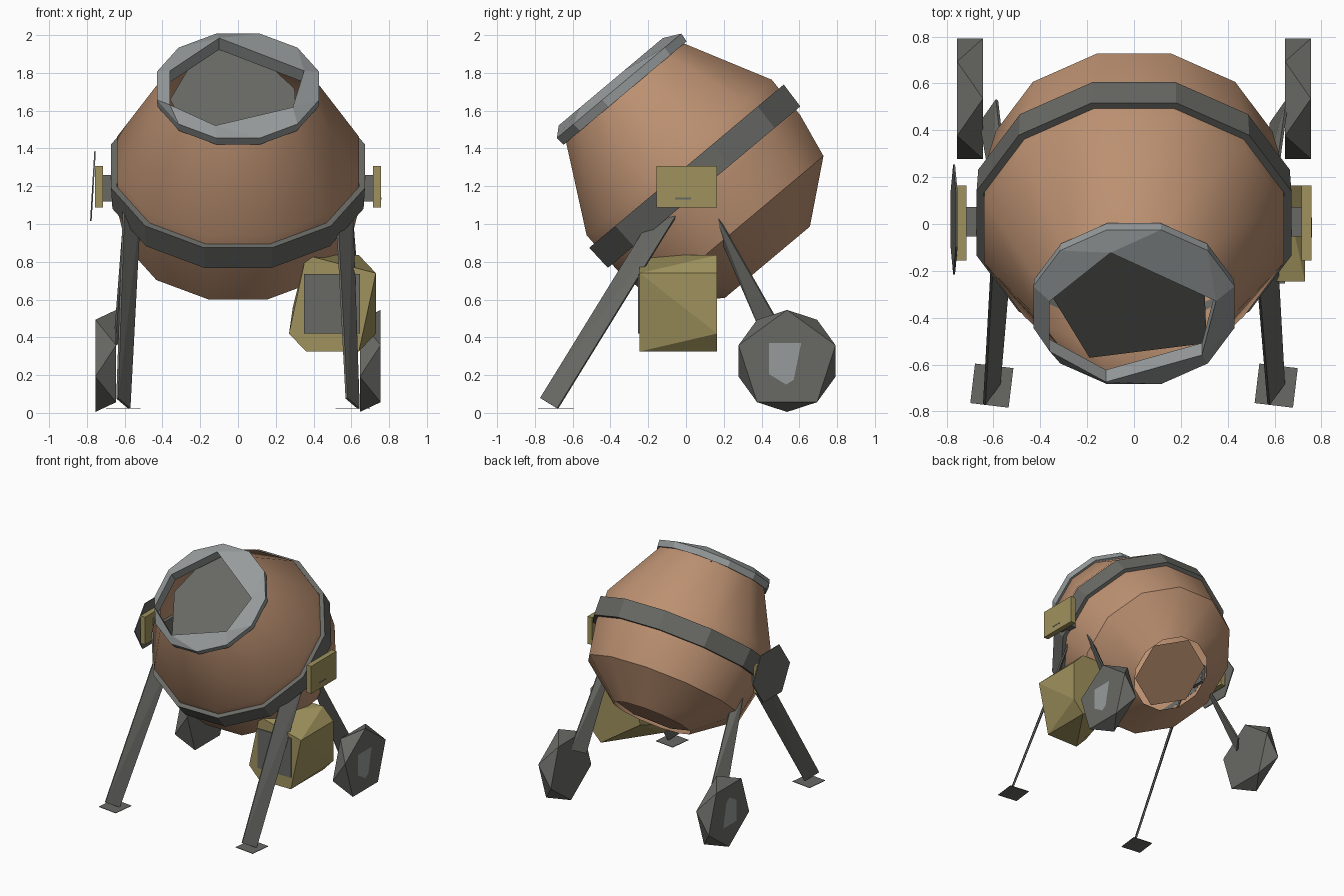
import bpy, bmesh, math
from mathutils import Vector, Matrix

if "Cube" in bpy.data.objects:
    bpy.data.objects.remove(bpy.data.objects["Cube"])


def material(name, rgb):
    m = bpy.data.materials.new(name)
    m.use_nodes = True
    m.diffuse_color = (*rgb, 1)
    bsdf = m.node_tree.nodes["Principled BSDF"]
    bsdf.inputs["Base Color"].default_value = (*rgb, 1)
    bsdf.inputs["Roughness"].default_value = 0.8
    return m


COPPER = material("copper_brown", (0.50, 0.28, 0.165))
GOLD = material("dull_gold", (0.35, 0.29, 0.11))
GREY = material("dark_grey", (0.14, 0.143, 0.13))
PALE = material("pale_grey", (0.31, 0.33, 0.33))

# Tilted drum frame: local z runs out of the mouth
DRUM = Matrix.Translation((0, 0.054, 1.245)) @ Matrix.Rotation(math.radians(40), 4, "X")


def finish(bm, name, mat, matrix=None, smooth=False):
    bmesh.ops.remove_doubles(bm, verts=bm.verts, dist=0.0005)
    if matrix:
        bm.transform(matrix)
    bmesh.ops.recalc_face_normals(bm, faces=bm.faces)
    mesh = bpy.data.meshes.new(name)
    bm.to_mesh(mesh)
    bm.free()
    mesh.materials.append(mat)
    ob = bpy.data.objects.new(name, mesh)
    bpy.context.scene.collection.objects.link(ob)
    if smooth:
        bpy.ops.object.select_all(action="DESELECT")
        ob.select_set(True)
        bpy.context.view_layer.objects.active = ob
        bpy.ops.object.shade_smooth_by_angle(angle=math.radians(31))
    return ob


def loft(name, rings, mat, matrix=None, closed=False, smooth=False):
    """Skin matching rings of points, skipping faces that collapse."""
    bm = bmesh.new()
    if closed:
        rings = rings + rings[:1]
    for lower, upper in zip(rings, rings[1:]):
        for i in range(len(lower)):
            j = (i + 1) % len(lower)
            corners = []
            for p in (lower[i], lower[j], upper[j], upper[i]):
                if all((Vector(p) - Vector(q)).length > 0.001 for q in corners):
                    corners.append(p)
            if len(corners) > 2:
                bm.faces.new([bm.verts.new(p) for p in corners])
    return finish(bm, name, mat, matrix, smooth)


def hull(name, points, mat, matrix=None):
    bm = bmesh.new()
    for p in points:
        bm.verts.new(p)
    out = bmesh.ops.convex_hull(bm, input=bm.verts)
    spare = [g for g in out["geom_interior"] if isinstance(g, bmesh.types.BMVert)]
    bmesh.ops.delete(bm, geom=spare, context="VERTS")
    return finish(bm, name, mat, matrix)


def box(name, centre, size, mat, matrix=None):
    bm = bmesh.new()
    bmesh.ops.create_cube(bm, size=1)
    bm.transform(Matrix.Translation(centre) @ Matrix.Diagonal((*size, 1)))
    return finish(bm, name, mat, matrix)


def flat(name, points, mat, matrix=None):
    bm = bmesh.new()
    bm.faces.new([bm.verts.new(p) for p in points])
    return finish(bm, name, mat, matrix)


def polygon(apothem, z, sides=12):
    """Regular ring with flat sides toward the axes."""
    r = apothem / math.cos(math.pi / sides)
    angles = [2 * math.pi * (i + 0.5) / sides for i in range(sides)]
    return [(r * math.cos(a), r * math.sin(a), z) for a in angles]


# Drum shell, open at the mouth and at the base
profile = [(0.295, -0.585), (0.59, -0.345), (0.635, -0.1), (0.64, 0.14), (0.4, 0.6)]
loft("drum", [polygon(r, s) for r, s in profile], COPPER, DRUM, smooth=True)
flat("drum_base", polygon(0.25, -0.57, 6), COPPER, DRUM)

# Belt around the drum
belt = [(0.635, -0.065), (0.665, -0.065), (0.672, 0.08), (0.64, 0.08)]
loft("drum_belt", [polygon(r, s) for r, s in belt], GREY, DRUM, closed=True)

# Mouth rim: twelve-sided outside, uneven six-sided opening
hole = [(-0.36, 0.07), (-0.1, 0.34), (0.35, 0.07), (0.29, -0.23), (-0.12, -0.38), (-0.36, -0.21)]
outer = polygon(0.43, 0.635)
near = [min(hole, key=lambda h: math.dist(h, p[:2])) for p in outer]
loft("mouth_rim", [polygon(0.425, 0.585), outer,
                   [(x, y, 0.68) for x, y in near],
                   [(x, y, 0.6) for x, y in near]], PALE, DRUM, closed=True)

# Slanted panel filling the mouth
panel = [(-0.2, 0.37), (0.07, 0.37), (0.3, 0.08), (0.31, -0.31), (-0.19, -0.4), (-0.36, 0.0)]
flat("mouth_panel", [(x, r, 0.54 + 0.11 * r) for x, r in panel], GREY, DRUM)


def strut(name, top, bottom, w_top, w_bottom):
    """Flat leg whose width runs along the given vectors."""
    top, bottom = Vector(top), Vector(bottom)
    w_top, w_bottom = Vector(w_top) / 2, Vector(w_bottom) / 2
    thick = (top - bottom).cross(w_bottom).normalized() * 0.006
    pts = [c + s * w + t * thick for c, w in ((top, w_top), (bottom, w_bottom))
           for s in (-1, 1) for t in (-1, 1)]
    return hull(name, pts, GREY)


def pentagon(x, up, radius=0.27):
    angles = [math.pi / 2 * up + 2 * math.pi * i / 5 for i in range(5)]
    return [(x, radius * math.cos(a), radius * math.sin(a)) for a in angles]


for side, label in ((1, "left"), (-1, "right")):
    # Pivot stub and bearing plate
    box(label + "_pivot", (side * 0.665, 0.01, 1.19), (0.11, 0.125, 0.14), GREY)
    box(label + "_bearing_plate", (side * 0.737, 0.005, 1.197), (0.042, 0.32, 0.22), GOLD)

    # Front leg with foot pad
    strut(label + "_front_leg", (side * 0.56, -0.06, 1.13), (side * 0.607, -0.725, 0.05),
          (0.085, 0.09, -0.055), (0.065, 0.09, -0.055))
    box(label + "_foot", (0, 0, 0), (0.165, 0.17, 0.004), GREY,
        Matrix.Translation((side * 0.607, -0.69, 0.025)) @ Matrix.Rotation(-0.12, 4, "Z"))

    # Rear leg and faceted wheel
    strut(label + "_rear_leg", (side * 0.57, 0.13, 1.08), (side * 0.62, 0.48, 0.38),
          (0.06, 0.02, 0.02), (0.07, 0.1, 0.05))
    place = Matrix.Translation((side * 0.7, 0.535, 0.275))
    hull(label + "_wheel", pentagon(0.055, 1) + pentagon(-0.055, -1), GREY, place)
    hub = [(-0.095, 0.095), (0.075, 0.095), (0.035, -0.1), (-0.005, -0.125), (-0.095, -0.07)]
    flat(label + "_hub", [(side * 0.058, y, side * z) for y, z in hub], PALE, place)

# Tipping handwheel on the right and latch slot on the left
tilt = Matrix.Translation((-0.768, 0.02, 1.2)) @ Matrix.Rotation(0.06, 4, "Y")
hex_pts = [(x, 1.1 * y, z) for x in (-0.004, 0.004) for z, y, _ in polygon(0.185, 0, 6)]
hull("handwheel", hex_pts, GREY, tilt)
box("latch_slot", (0.758, -0.015, 1.135), (0.004, 0.085, 0.008), GREY)

# Motor housing and front vent
front = [(0.36, 0.835), (0.27, 0.42), (0.36, 0.325), (0.64, 0.325), (0.73, 0.74)]
back = [(0.64, 0.835), (0.36, 0.835), (0.73, 0.74), (0.73, 0.42), (0.64, 0.325), (0.29, 0.56)]
hull("motor_housing", [(x, -0.245, z) for x, z in front] + [(x, 0.165, z) for x, z in back], GOLD)
box("motor_vent", (0.498, -0.245, 0.578), (0.295, 0.016, 0.315), GREY)
